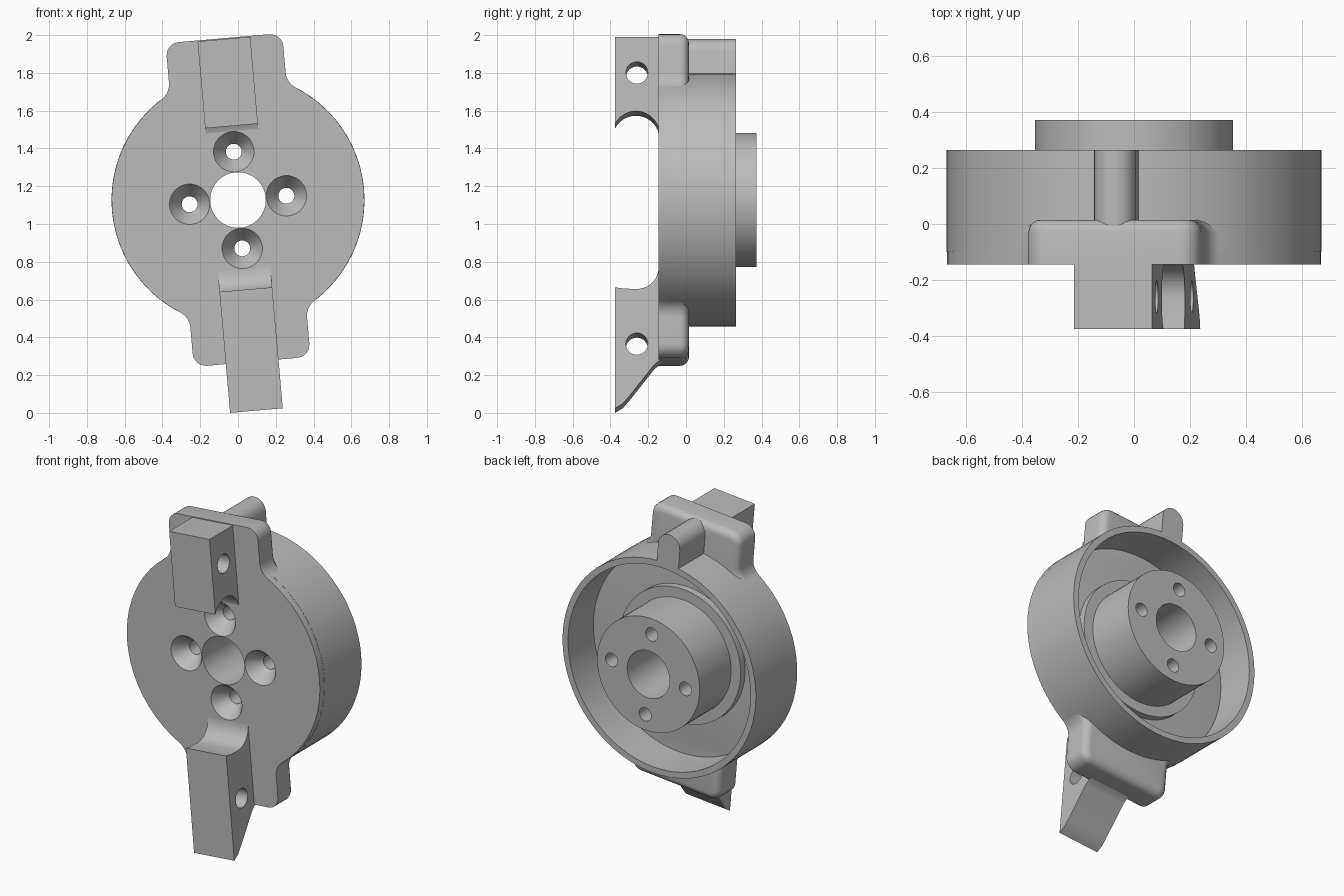
import bpy, bmesh
from math import sin, cos, pi, radians, sqrt, atan2

cube = bpy.data.objects.get("Cube")
if cube:
    bpy.data.objects.remove(cube, do_unlink=True)

grey = bpy.data.materials.new("plain_grey")
grey.use_nodes = True
tone = (0.5, 0.5, 0.5, 1)
grey.diffuse_color = tone
grey.node_tree.nodes["Principled BSDF"].inputs["Base Color"].default_value = tone

AXIS_Z, TILT = 1.127, radians(-5)
FRONT, FLOOR, BACK = -0.145, 0.015, 0.265
R = 0.67
SEG = 72


def arc(cx, cy, r, a0, a1, n):
    return [(cx + r * cos(a0 + (a1 - a0) * i / n), cy + r * sin(a0 + (a1 - a0) * i / n))
            for i in range(n + 1)]


def finish(name, bm):
    """Make a tilted object about the main axis from a bmesh."""
    bmesh.ops.remove_doubles(bm, verts=bm.verts, dist=1e-5)
    bmesh.ops.recalc_face_normals(bm, faces=bm.faces)
    mesh = bpy.data.meshes.new(name)
    bm.to_mesh(mesh)
    bm.free()
    mesh.materials.append(grey)
    ob = bpy.data.objects.new(name, mesh)
    ob.location.z = AXIS_Z
    ob.rotation_euler.y = TILT
    bpy.context.collection.objects.link(ob)
    return ob


def prism(name, points, place, shift, round_back=0):
    """Extrude a flat outline; optionally round the rear edge."""
    bm = bmesh.new()
    face = bm.faces.new([bm.verts.new(place(*p)) for p in points])
    moved = bmesh.ops.extrude_face_region(bm, geom=[face], use_keep_orig=True)["geom"]
    verts = [v for v in moved if isinstance(v, bmesh.types.BMVert)]
    bmesh.ops.translate(bm, verts=verts, vec=shift)
    bmesh.ops.recalc_face_normals(bm, faces=bm.faces)
    if round_back:
        rear = [e for e in bm.edges if all(v in verts for v in e.verts)]
        bmesh.ops.bevel(bm, geom=rear, offset=round_back, segments=5,
                        profile=0.5, affect='EDGES', clamp_overlap=False)
    return finish(name, bm)


def lathe(name, profile, closed=False, u=0, w=0, seg=SEG):
    """Turn (radius, y) points about the y axis."""
    bm = bmesh.new()
    vs = [bm.verts.new((r, y, 0)) for r, y in profile]
    edges = [bm.edges.new(p) for p in zip(vs, vs[1:])]
    if closed:
        edges.append(bm.edges.new((vs[-1], vs[0])))
    bmesh.ops.spin(bm, geom=vs + edges, cent=(0, 0, 0), axis=(0, 1, 0),
                   angle=2 * pi, steps=seg, use_merge=True)
    bmesh.ops.translate(bm, verts=bm.verts, vec=(u, 0, w))
    return finish(name, bm)


def cut(target, cutters):
    bpy.context.view_layer.objects.active = target
    for c in cutters:
        c.hide_render = True
        m = target.modifiers.new("cut", 'BOOLEAN')
        m.operation, m.solver, m.object = 'DIFFERENCE', 'EXACT', c
        bpy.ops.object.modifier_apply(modifier=m.name)


# Front plate: disc outline with two rounded lugs blended in
half_w, lug, corner, blend = 0.31, 0.86, 0.07, 0.1
plate_r = R - 0.001
bu = half_w + blend
bw = sqrt((plate_r + blend) ** 2 - bu ** 2)
join = atan2(bw, bu)
side = arc(0, 0, plate_r, 0, join, 10)
side += arc(bu, bw, blend, join + pi, pi, 8)[1:]
side += arc(half_w - corner, lug - corner, corner, 0, pi / 2, 6)
upper = side + [(-u, w) for u, w in reversed(side)]
outline = upper[:-1] + [(-u, -w) for u, w in upper[:-1]]
plate = prism("front_plate", outline, lambda u, w: (u, FRONT, w),
              (0, FLOOR - FRONT, 0), 0.045)

# Rim wall and stepped hub
rim = lathe("rim_wall", [(R, -0.1), (R, BACK), (0.632, BACK), (0.632, -0.1)], True)
hub = lathe("hub", [(0, -0.05), (0.42, -0.05), (0.42, 0.06), (0.355, 0.06),
                    (0.355, 0.372), (0, 0.372)])

# Arms on the front face, with curved undercuts next to the disc
arm_w, arm_y = 0.14, -0.375
top_profile = [(-0.1, 0.855), (arm_y, 0.855)]
top_profile += arc(-0.265, 0.336, 0.124, radians(152.5), 0, 14) + [(-0.1, 0.336)]
low_profile = [(arm_y, -0.476), (-0.33, -0.483)]
low_profile += arc(-0.26, -0.37, 0.115, -pi / 2, 0, 10) + [(-0.1, -0.37), (-0.1, -0.85)]
low_profile += [(-0.145, -0.868), (-0.17, -0.89), (-0.3, -1.055), (-0.335, -1.095),
                (arm_y, -1.119)]
arms = [prism(n, p, lambda y, w: (-arm_w, y, w), (2 * arm_w, 0, 0))
        for n, p in (("upper_arm", top_profile), ("lower_arm", low_profile))]

# Rounded rib on top of the rim
rib_r = 0.075
rib = prism("top_rib", [(-rib_r, 0.65), (rib_r, 0.65)] + arc(0, 0.855 - rib_r, rib_r, 0, pi, 12),
            lambda u, w: (u, -0.05, w), (0, BACK + 0.05, 0))

# Cutters: centre bore, countersunk screw holes, cross holes
bore = lathe("bore_cutter", [(0, -0.6), (0.147, -0.6), (0.147, 0.6), (0, 0.6)])
sink = [(0, -0.2), (0.107, -0.2), (0.107, FRONT), (0.042, FRONT + 0.09), (0.042, 0.6), (0, 0.6)]
screws = [lathe("screw_cutter", sink, False, 0.257 * cos(k * pi / 2), 0.257 * sin(k * pi / 2), 32)
          for k in range(4)]
cross = [prism("cross_cutter", arc(-0.26, w, 0.058, 0, 2 * pi * 23 / 24, 23),
               lambda y, w: (-0.5, y, w), (1, 0, 0)) for w in (0.664, -0.777)]

cut(plate, [bore] + screws)
cut(hub, [bore] + screws)
cut(arms[0], [cross[0], screws[1]])
cut(arms[1], [cross[1], screws[3]])
for c in [bore] + screws + cross:
    bpy.data.objects.remove(c, do_unlink=True)

# Smooth the round surfaces, keep the hard edges
bpy.ops.object.select_all(action='DESELECT')
for ob in [plate, rim, hub, rib] + arms:
    ob.select_set(True)
    bpy.context.view_layer.objects.active = ob
bpy.ops.object.shade_smooth_by_angle(angle=radians(30))
